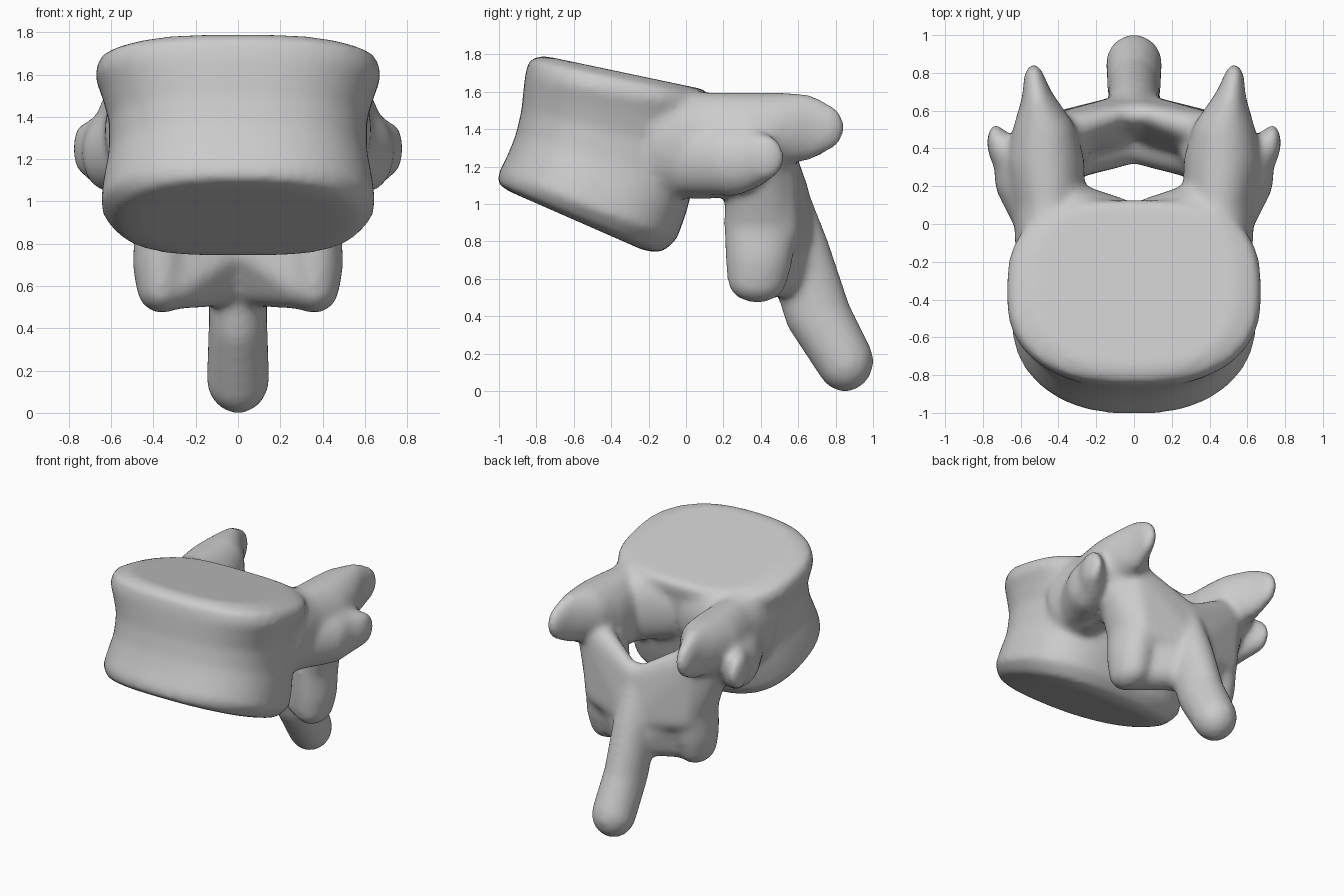
import bpy, bmesh, math
from mathutils import Vector

if "Cube" in bpy.data.objects:
    bpy.data.objects.remove(bpy.data.objects["Cube"])

bone = bpy.data.materials.new("bone grey")
bone.use_nodes = True
colour = (0.6, 0.6, 0.6, 1)
bone.diffuse_color = colour
bone.node_tree.nodes["Principled BSDF"].inputs["Base Color"].default_value = colour

bm = bmesh.new()


def power(v, e):
    return math.copysign(abs(v) ** e, v)


def drum(sections, n=64):
    """Loft tilted rounded rings: front y, front z, back y, back z, half width, front roundness."""
    rings = []
    for fy, fz, by, bz, w, e in sections:
        ring = []
        for i in range(n):
            a = math.tau * i / n
            back = math.sin(a) > 0
            s = power(math.sin(a), 0.75 if back else e)
            c = power(math.cos(a), 0.62 if back else 0.82)
            t = (s + 1) / 2
            ring.append(bm.verts.new((w * c, fy + (by - fy) * t, fz + (bz - fz) * t)))
        rings.append(ring)
    for low, high in zip(rings, rings[1:]):
        for i in range(n):
            j = (i + 1) % n
            bm.faces.new((low[i], low[j], high[j], high[i]))
    bm.faces.new(rings[0][::-1])
    bm.faces.new(rings[-1])


def hull(blobs, sides=(1, -1)):
    """Wrap ellipsoids (centre, radii) in one convex skin, on each side."""
    for side in sides:
        part = bmesh.new()
        for (x, y, z), r in blobs:
            ball = bmesh.ops.create_icosphere(part, subdivisions=3, radius=1)
            for v in ball["verts"]:
                v.co = Vector((v.co.x * r[0] + x * side, v.co.y * r[1] + y, v.co.z * r[2] + z))
        bmesh.ops.delete(part, geom=part.edges[:], context="EDGES_FACES")
        out = bmesh.ops.convex_hull(part, input=part.verts)
        spare = [g for g in out["geom_interior"] if isinstance(g, bmesh.types.BMVert)]
        bmesh.ops.delete(part, geom=spare, context="VERTS")
        bmesh.ops.recalc_face_normals(part, faces=part.faces)
        mesh = bpy.data.meshes.new("hull")
        part.to_mesh(mesh)
        part.free()
        bm.from_mesh(mesh)
        bpy.data.meshes.remove(mesh)


def limb(blobs, sides=(1, -1)):
    """Chain of hulls along neighbouring ellipsoids."""
    for pair in zip(blobs, blobs[1:]):
        hull(pair, sides)


# Main body, tilted and waisted, with softened rims
drum([
    (-0.95, 1.07, -0.22, 0.75, 0.48, 0.95),
    (-1.01, 1.11, -0.13, 0.74, 0.58, 0.95),
    (-1.00, 1.17, -0.05, 0.81, 0.65, 0.95),
    (-0.95, 1.27, 0.00, 0.95, 0.635, 0.92),
    (-0.91, 1.37, 0.04, 1.10, 0.61, 0.9),
    (-0.88, 1.50, 0.08, 1.28, 0.61, 0.87),
    (-0.87, 1.60, 0.11, 1.42, 0.645, 0.85),
    (-0.86, 1.69, 0.12, 1.51, 0.68, 0.82),
    (-0.84, 1.77, 0.13, 1.57, 0.655, 0.8),
    (-0.77, 1.795, 0.11, 1.61, 0.54, 0.8),
])

# Pedicles and upper joint blades
limb([((0.43, -0.13, 1.34), (0.20, 0.15, 0.30)),
      ((0.45, 0.10, 1.31), (0.19, 0.13, 0.29)),
      ((0.47, 0.33, 1.33), (0.21, 0.15, 0.27)),
      ((0.475, 0.49, 1.40), (0.17, 0.11, 0.20)),
      ((0.51, 0.65, 1.41), (0.085, 0.10, 0.18)),
      ((0.53, 0.755, 1.41), (0.055, 0.095, 0.125))])

# Hollowed rear wall of the body, meeting the pedicles
hull([((0.05, 0.03, 1.36), (0.07, 0.10, 0.20)),
      ((0.32, 0.10, 1.33), (0.08, 0.12, 0.25))])

# Side lobes with small tips
limb([((0.49, 0.00, 1.25), (0.13, 0.15, 0.20)),
      ((0.60, 0.24, 1.23), (0.14, 0.17, 0.19)),
      ((0.65, 0.33, 1.24), (0.09, 0.13, 0.17)),
      ((0.735, 0.43, 1.25), (0.045, 0.10, 0.12))])

# Lower joint lobes
limb([((0.42, 0.38, 1.20), (0.17, 0.17, 0.18)),
      ((0.36, 0.40, 0.90), (0.13, 0.20, 0.16)),
      ((0.36, 0.39, 0.70), (0.14, 0.18, 0.15)),
      ((0.36, 0.38, 0.59), (0.12, 0.16, 0.12))])

# Rear arch plates, from the joints to the spine
hull([((0.39, 0.49, 1.24), (0.12, 0.10, 0.14)),
      ((0.36, 0.46, 0.85), (0.11, 0.15, 0.12)),
      ((0, 0.60, 1.03), (0.06, 0.06, 0.13)),
      ((0, 0.56, 0.80), (0.06, 0.14, 0.13))])
hull([((0.33, 0.40, 0.85), (0.11, 0.16, 0.14)),
      ((0.28, 0.39, 0.61), (0.10, 0.14, 0.12)),
      ((0, 0.48, 0.78), (0.06, 0.16, 0.11)),
      ((0, 0.58, 0.63), (0.11, 0.13, 0.12))])

# Rear spine
limb([((0, 0.57, 1.03), (0.08, 0.08, 0.16)),
      ((0, 0.60, 0.74), (0.14, 0.17, 0.20)),
      ((0, 0.705, 0.41), (0.14, 0.18, 0.16)),
      ((0, 0.85, 0.16), (0.15, 0.155, 0.165))], sides=(1,))

mesh = bpy.data.meshes.new("vertebra")
bm.to_mesh(mesh)
bm.free()
mesh.materials.append(bone)
vertebra = bpy.data.objects.new("vertebra", mesh)
bpy.context.collection.objects.link(vertebra)

# Fuse the parts and soften the joins
fuse = vertebra.modifiers.new("fuse", "REMESH")
fuse.mode = "VOXEL"
fuse.voxel_size = 0.02
fuse.use_smooth_shade = True
soften = vertebra.modifiers.new("soften", "SMOOTH")
soften.factor = 0.5
soften.iterations = 18
